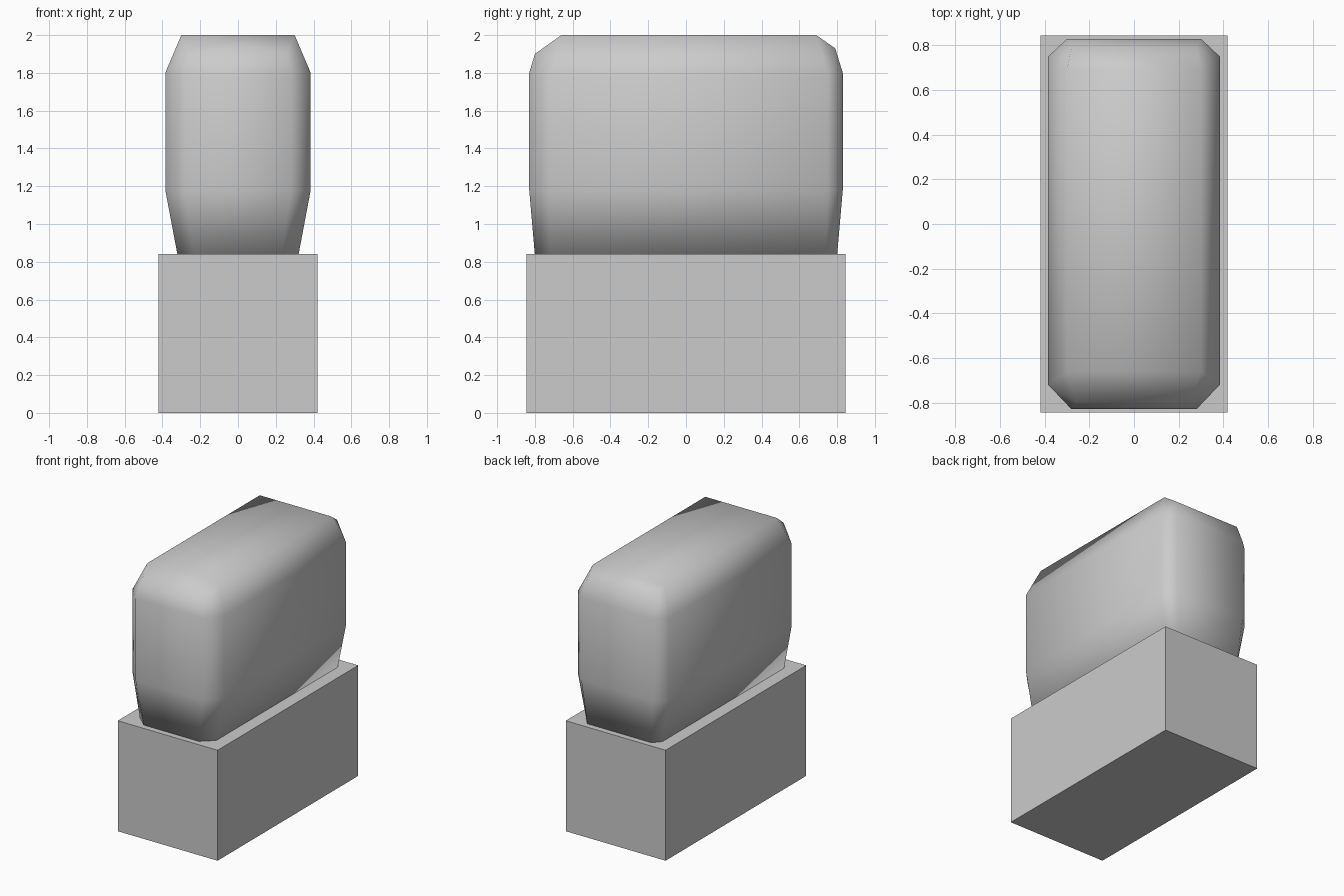
import bpy, bmesh

default = bpy.data.objects.get("Cube")
if default:
    bpy.data.objects.remove(default, do_unlink=True)


def make_material(name, rgb):
    mat = bpy.data.materials.new(name)
    mat.use_nodes = True
    mat.diffuse_color = (*rgb, 1)
    mat.node_tree.nodes["Principled BSDF"].inputs["Base Color"].default_value = (*rgb, 1)
    return mat


def finish(bm, name, mat, smooth):
    bmesh.ops.recalc_face_normals(bm, faces=bm.faces)
    for face in bm.faces:
        face.smooth = smooth
    mesh = bpy.data.meshes.new(name)
    bm.to_mesh(mesh)
    bm.free()
    mesh.materials.append(mat)
    obj = bpy.data.objects.new(name, mesh)
    bpy.context.collection.objects.link(obj)
    return obj


grey = make_material("plain grey", (0.6, 0.6, 0.6))

# Planter box
width, length, height = 0.84, 1.69, 0.84
bm = bmesh.new()
bmesh.ops.create_cube(bm, size=1)
for v in bm.verts:
    v.co = (v.co.x * width, v.co.y * length, (v.co.z + 0.5) * height)
finish(bm, "planter_box", grey, False)

# Trimmed hedge: half rings from front to back on the +x side, mirrored and lofted
half_rings = [
    [(0.23, -0.80, 0.835), (0.32, -0.72, 0.835), (0.32, 0.74, 0.835), (0.27, 0.80, 0.835)],
    [(0.28, -0.83, 1.18), (0.385, -0.72, 1.18), (0.385, 0.75, 1.18), (0.30, 0.83, 1.18)],
    [(0.28, -0.83, 1.80), (0.385, -0.72, 1.80), (0.385, 0.75, 1.80), (0.30, 0.83, 1.80)],
    [(0.26, -0.80, 1.90), (0.30, -0.66, 2.0), (0.30, 0.69, 2.0), (0.28, 0.79, 1.93)],
]
bm = bmesh.new()
rings = []
for half in half_rings:
    full = half + [(-x, y, z) for x, y, z in reversed(half)]
    rings.append([bm.verts.new(p) for p in full])

for low, high in zip(rings, rings[1:]):
    count = len(low)
    for i in range(count):
        j = (i + 1) % count
        bm.faces.new((low[i], low[j], high[j], high[i]))

# Crown strips across the top, and the underside
top = rings[-1]
for i in range(3):
    bm.faces.new((top[i], top[i + 1], top[-2 - i], top[-1 - i]))
bm.faces.new(list(reversed(rings[0])))
finish(bm, "trimmed_hedge", grey, True)
